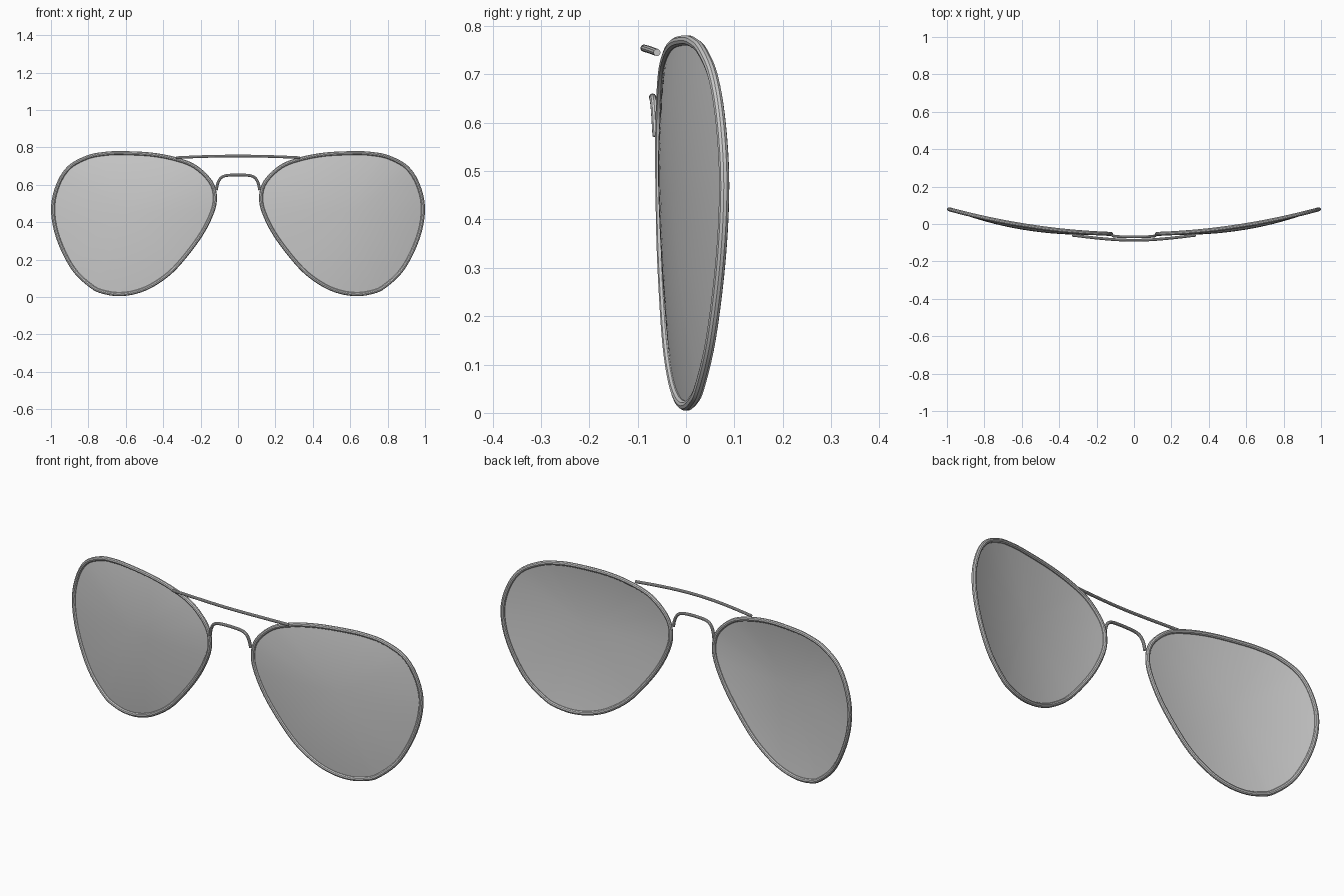
import bpy, bmesh
from mathutils import Vector

if "Cube" in bpy.data.objects:
    bpy.data.objects.remove(bpy.data.objects["Cube"])


def smooth_path(pts, steps, closed):
    """Catmull-Rom points through the given control points."""
    n, out = len(pts), []
    get = (lambda i: pts[i % n]) if closed else (lambda i: pts[max(0, min(n - 1, i))])
    for i in range(n if closed else n - 1):
        a, b, c, d = (Vector(get(i + k)) for k in (-1, 0, 1, 2))
        for s in range(steps):
            t = s / steps
            out.append(0.5 * (2 * b + (c - a) * t + (2 * a - 5 * b + 4 * c - d) * t * t
                              + (3 * b - a - 3 * c + d) * t ** 3))
    if not closed:
        out.append(Vector(pts[-1]))
    return out


def finish(obj, mirror):
    bpy.ops.object.select_all(action='DESELECT')
    obj.select_set(True)
    bpy.context.view_layer.objects.active = obj
    if obj.type == 'CURVE':
        bpy.ops.object.convert(target='MESH')
        obj = bpy.context.object
    bpy.ops.object.shade_smooth_by_angle()
    if mirror:
        mod = obj.modifiers.new("mirror", 'MIRROR')
        mod.use_mirror_merge = False


def tube(name, path, radius, closed=False, mirror=False):
    cu = bpy.data.curves.new(name, 'CURVE')
    cu.dimensions = '3D'
    cu.bevel_depth = radius
    cu.bevel_resolution = 3
    cu.use_fill_caps = not closed
    sp = cu.splines.new('POLY')
    sp.points.add(len(path) - 1)
    for p, v in zip(sp.points, path):
        p.co = (*v, 1)
    sp.use_cyclic_u = closed
    obj = bpy.data.objects.new(name, cu)
    bpy.context.collection.objects.link(obj)
    finish(obj, mirror)


def wrap(x):
    """Depth of the face wrap at a given x."""
    return -0.055 + 0.137 * x * x


# teardrop outline of one lens (x, z)
outline = [(.63, .77), (.47, .763), (.335, .738), (.23, .697), (.147, .617),
           (.123, .535), (.141, .445), (.21, .315), (.338, .155), (.447, .07),
           (.54, .029), (.63, .015), (.71, .025), (.78, .055), (.882, .154),
           (.962, .318), (.989, .47), (.963, .597), (.902, .693), (.805, .747),
           (.72, .765)]
edge = smooth_path([(x, wrap(x), z) for x, z in outline], 5, True)

# wire rims
tube("lens_rim", edge, 0.0108, closed=True, mirror=True)

# lenses: concentric rings, bulging gently forward
bm = bmesh.new()
cx, cz, rings = .59, .45, 10
center = bm.verts.new((cx, wrap(cx) - .024, cz))
prev = None
for k in range(1, rings + 1):
    r = k / rings
    ring = []
    for p in edge:
        x, z = cx + (p.x - cx) * r, cz + (p.z - cz) * r
        ring.append(bm.verts.new((x, wrap(x) - .024 * (1 - r * r), z)))
    for i in range(len(ring)):
        j = (i + 1) % len(ring)
        if prev:
            bm.faces.new((prev[i], ring[i], ring[j], prev[j]))
        else:
            bm.faces.new((center, ring[i], ring[j]))
    prev = ring
bmesh.ops.recalc_face_normals(bm, faces=bm.faces)
if sum(f.normal.y for f in bm.faces) > 0:
    bmesh.ops.reverse_faces(bm, faces=bm.faces)
me = bpy.data.meshes.new("lens")
bm.to_mesh(me)
bm.free()
lens = bpy.data.objects.new("lens", me)
bpy.context.collection.objects.link(lens)
finish(lens, True)

# brow bar across the top
half = [(.33, -.060, .745), (.22, -.073, .750), (.11, -.083, .753)]
bar = [(-x, y, z) for x, y, z in half] + [(0, -.087, .754)] + half[::-1]
tube("brow_bar", smooth_path(bar, 6, False), 0.0075)

# arched nose bridge
half = [(.115, -.062, .572), (.109, -.064, .605), (.094, -.066, .634), (.065, -.068, .649)]
arch = [(-x, y, z) for x, y, z in half] + [(0, -.069, .653)] + half[::-1]
tube("nose_bridge", smooth_path(arch, 6, False), 0.0075)
